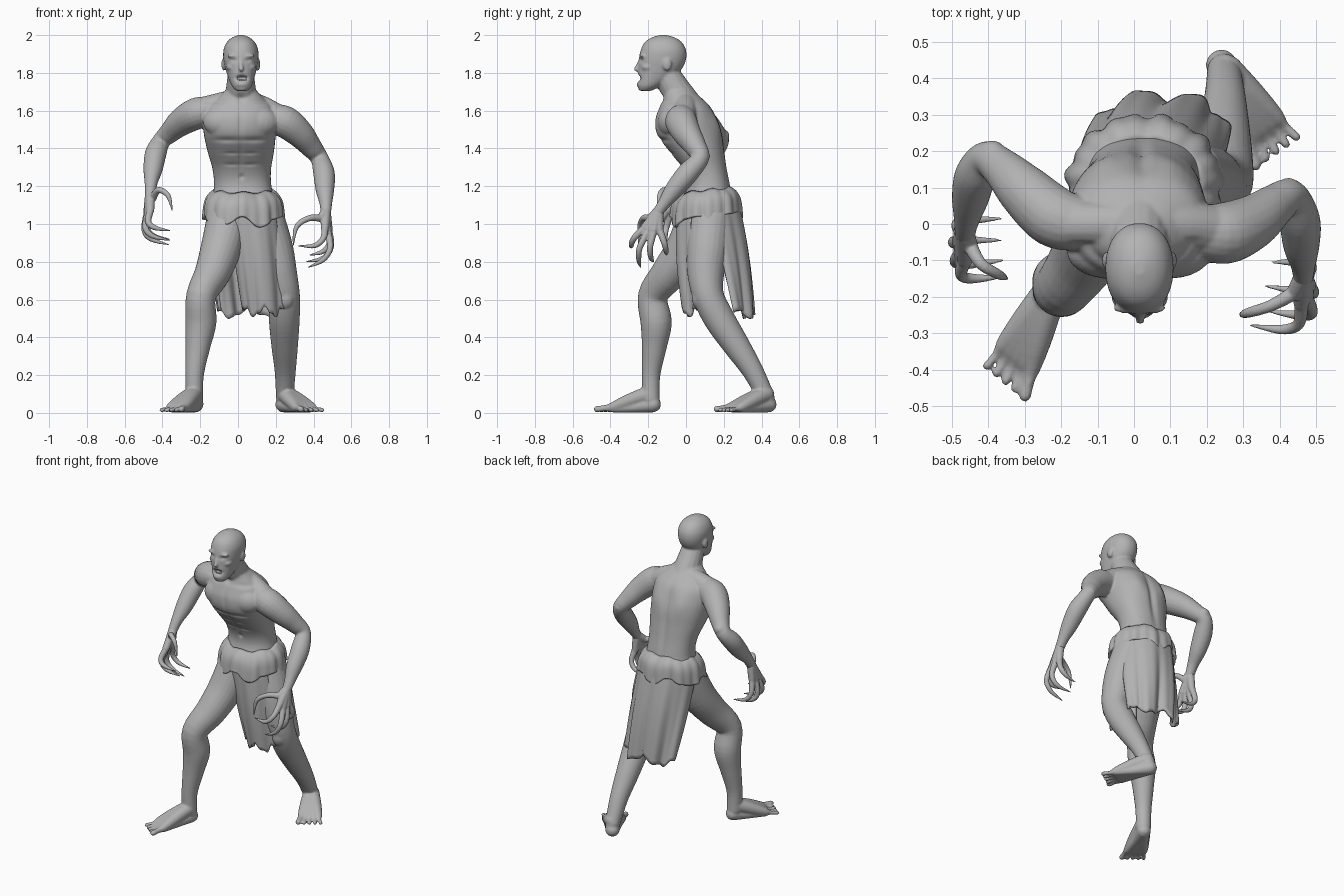
import bpy, bmesh, math
from mathutils import Vector, Matrix

grey = bpy.data.materials.new("grey clay")
grey.diffuse_color = (0.45, 0.45, 0.45, 1)


def spline(pts, steps=5):
    """Catmull-Rom through tuples of any length."""
    p = [pts[0]] + list(pts) + [pts[-1]]
    out = []
    for i in range(1, len(p) - 2):
        for s in range(steps):
            t = s / steps
            out.append([0.5 * (2*b + (c-a)*t + (2*a-5*b+4*c-d)*t*t + (3*b-a-3*c+d)*t**3)
                        for a, b, c, d in zip(*p[i-1:i+3])])
    return out + [list(pts[-1])]


def skin(bm, rings):
    rows = [[bm.verts.new(v) for v in r] for r in rings]
    n = len(rows[0])
    for a, b in zip(rows, rows[1:]):
        for i in range(n):
            bm.faces.new((a[i], a[(i+1) % n], b[(i+1) % n], b[i]))
    bm.faces.new(rows[0][::-1])
    bm.faces.new(rows[-1])


def tube(bm, pts, n=16):
    """Round limb through (x, y, z, radius) points with rounded ends."""
    p = spline(pts)
    c = [Vector(q[:3]) for q in p]
    r = [q[3] for q in p]
    t0, t1 = (c[0]-c[1]).normalized(), (c[-1]-c[-2]).normalized()
    c = [c[0]+t0*r[0]*.9, c[0]+t0*r[0]*.6] + c + [c[-1]+t1*r[-1]*.6, c[-1]+t1*r[-1]*.9]
    r = [r[0]*.4, r[0]*.8] + r + [r[-1]*.8, r[-1]*.4]
    tan = [(c[min(i+1, len(c)-1)] - c[max(i-1, 0)]).normalized() for i in range(len(c))]
    side = tan[0].orthogonal().normalized()
    rings = []
    for i, t in enumerate(tan):
        if i:
            side = tan[i-1].rotation_difference(t) @ side
        side = (side - t * side.dot(t)).normalized()
        up = t.cross(side)
        rings.append([c[i] + (side*math.cos(a) + up*math.sin(a)) * r[i]
                      for a in (2*math.pi*k/n for k in range(n))])
    skin(bm, rings)


def loft(bm, rows, power=2.3, n=40):
    """Stacked rounded sections (z, cx, cy, rx, ry)."""
    def se(v):
        return math.copysign(abs(v) ** (2/power), v)
    rings = []
    for z, cx, cy, rx, ry in spline(rows):
        rings.append([(cx + rx*se(math.cos(a)), cy + ry*se(math.sin(a)), z)
                      for a in (2*math.pi*k/n for k in range(n))])
    skin(bm, rings)


def ball(bm, c, r):
    bmesh.ops.create_uvsphere(bm, u_segments=24, v_segments=14, radius=1,
                              matrix=Matrix.Translation(c) @ Matrix.Diagonal((*r, 1)))


def make(bm, name):
    bmesh.ops.recalc_face_normals(bm, faces=bm.faces[:])
    me = bpy.data.meshes.new(name)
    bm.to_mesh(me)
    bm.free()
    ob = bpy.data.objects.new(name, me)
    bpy.context.collection.objects.link(ob)
    me.materials.append(grey)
    me.shade_smooth()
    return ob


def fuse(ob, voxel, iterations):
    """Merge overlapping volumes into one smooth skin."""
    m = ob.modifiers.new("fuse", 'REMESH')
    m.mode, m.voxel_size, m.use_smooth_shade = 'VOXEL', voxel, True
    m = ob.modifiers.new("soften", 'SMOOTH')
    m.factor, m.iterations = 0.5, iterations
    dg = bpy.context.evaluated_depsgraph_get()
    me = bpy.data.meshes.new_from_object(ob.evaluated_get(dg))
    ob.modifiers.clear()
    ob.data = me
    me.materials.clear()
    me.materials.append(grey)
    me.shade_smooth()


def foot(bm, heel, big, small):
    h = Vector((*heel, 0))
    for i in range(5):
        d = Vector((*big, 0)).lerp(Vector((*small, 0)), i/4) - h
        k = .017 if i == 0 else .0125
        tube(bm, [(*(h+d*f).xy, z, r) for f, z, r in (                 # instep and toe
            (.06, .10, .044), (.28, .078, .040), (.5, .053, .034), (.7, .03, .025),
            (.82, k+.008, k), (.96, k+.003, k))])
        tube(bm, [(*(h+d*f).xy, z, r) for f, z, r in ((0, .045, .043), (.35, .03, .028), (.7, .024, .022))])


# ---------- body ----------
bm = bmesh.new()
# torso
loft(bm, [(.98, .03, .11, .13, .11), (1.08, .03, .115, .17, .14), (1.2, .025, .12, .152, .115),
          (1.29, .02, .10, .155, .118), (1.38, .015, .06, .175, .145), (1.47, .01, .02, .19, .172),
          (1.55, .01, 0, .195, .163), (1.62, .012, -.005, .175, .135), (1.67, .015, -.02, .12, .10),
          (1.71, .015, -.045, .08, .075)])
for s in (-1, 1):                                   # chest muscles
    ball(bm, (.015+s*.085, -.075, 1.54), (.115, .075, .085))
tube(bm, [(.015, 0, 1.63, .085), (.015, -.055, 1.71, .08), (.015, -.1, 1.79, .07)])    # neck
tube(bm, [(0, 0, 1.66, .06), (-.10, 0, 1.632, .062), (-.18, .0, 1.61, .064)])          # shoulder slopes
tube(bm, [(.03, 0, 1.655, .06), (.13, -.005, 1.613, .064), (.21, -.015, 1.565, .068)])
# head
loft(bm, [(1.705, .02, -.215, .03, .033), (1.73, .02, -.195, .052, .06), (1.77, .018, -.165, .068, .09),
          (1.82, .016, -.138, .082, .115), (1.87, .015, -.125, .092, .125), (1.92, .015, -.12, .092, .12),
          (1.96, .015, -.12, .076, .1), (1.985, .015, -.12, .05, .066), (2.0, .015, -.12, .016, .02)], 2.15)
tube(bm, [(.015, -.24, 1.875, .009), (.016, -.253, 1.842, .010), (.017, -.264, 1.82, .013)])   # nose
for s in (-1, 1):
    ball(bm, (.015+s*.09, -.1, 1.845), (.013, .024, .034))                             # ears
    ball(bm, (.015+s*.038, -.23, 1.89), (.036, .016, .010))                            # brows
    ball(bm, (.016+s*.05, -.2, 1.83), (.028, .035, .02))                               # cheekbones
# arms
tube(bm, [(-.15, .0, 1.6, .075), (-.22, .02, 1.585, .084), (-.3, .09, 1.54, .074), (-.36, .15, 1.485, .057),
          (-.405, .18, 1.44, .048), (-.435, .135, 1.375, .057), (-.45, .07, 1.29, .051),
          (-.46, .01, 1.22, .035), (-.465, -.03, 1.16, .028)], 20)
ball(bm, (-.39, .2, 1.465), (.035, .03, .035))
tube(bm, [(.18, -.02, 1.56, .075), (.25, -.025, 1.54, .085), (.325, .005, 1.48, .075), (.385, .05, 1.41, .059),
          (.43, .075, 1.35, .048), (.455, .01, 1.27, .057), (.46, -.06, 1.185, .05),
          (.465, -.115, 1.11, .034), (.465, -.15, 1.06, .028)], 20)
ball(bm, (.425, .095, 1.36), (.033, .032, .035))
# legs
tube(bm, [(-.05, .07, 1.03, .115), (-.09, .0, .87, .108), (-.135, -.09, .74, .095), (-.195, -.175, .62, .079),
          (-.197, -.158, .48, .083), (-.213, -.168, .35, .066), (-.23, -.185, .2, .049),
          (-.23, -.185, .07, .046)], 24)
tube(bm, [(.13, .13, 1.03, .115), (.18, .115, .87, .112), (.215, .105, .74, .098), (.245, .118, .62, .083),
          (.245, .175, .5, .082), (.247, .265, .36, .071), (.25, .355, .22, .056), (.247, .425, .08, .046)], 24)
ball(bm, (-.2, -.21, .61), (.05, .045, .065))                                          # kneecaps
ball(bm, (.25, .075, .61), (.05, .045, .065))
# feet
foot(bm, (-.225, -.175), (-.303, -.485), (-.412, -.40))
foot(bm, (.24, .437), (.337, .15), (.455, .23))
body = make(bm, "body")
fuse(body, .0066, 4)

# sculpted dents and ridges: centre, falloff, push
marks = [((.02, .19, 1.44), (.022, .12, .19), (0, -.014, 0)),
         ((.013, -.16, 1.53), (.014, .06, .07), (0, .006, 0)),
         ((.02, -.255, 1.772), (.027, .03, .012), (0, .03, 0)),
         ((.017, -.255, 1.738), (.03, .02, .01), (0, -.006, 0)),
         ((.02, -.02, 1.25), (.012, .04, .014), (0, .01, 0)),
         ((.015, -.07, 1.35), (.012, .09, .1), (0, .006, 0)),
         ((.015, -.14, 1.665), (.02, .04, .02), (0, .012, 0))]
for s in (-1, 1):
    marks += [((.015+s*.038, -.245, 1.866), (.02, .03, .010), (0, .008, 0)),
              ((.105*s+.015, -.08, 1.648), (.07, .05, .014), (0, .007, -.004)),
              ((.09*s+.015, .17, 1.54), (.05, .07, .07), (0, .012, 0)),
              ((.075*s+.015, -.12, 1.445), (.07, .06, .014), (0, .009, 0)),
              ((.05*s+.015, -.08, 1.375), (.04, .05, .01), (0, .005, 0)),
              ((.05*s+.015, -.04, 1.315), (.04, .05, .01), (0, .005, 0))]
for v in body.data.vertices:
    for c, r, push in marks:
        d = sum(((a-b)/k)**2 for a, b, k in zip(v.co, c, r))
        if d < 6:
            v.co += Vector(push) * math.exp(-d)

# teeth
bm = bmesh.new()
for x in (-.002, .009, .02, .031, .042):
    fang = .012 if x in (-.002, .042) else .007
    for z, sgn in ((1.782, -1), (1.762, 1)):
        bmesh.ops.create_cone(bm, cap_ends=True, segments=8, radius1=.0045, radius2=.0015, depth=fang,
                              matrix=Matrix.Translation((x, -.24, z + sgn*fang*.3))
                              @ Matrix.Rotation(math.pi if sgn < 0 else 0, 4, 'X'))
make(bm, "teeth")

# ---------- clawed hands ----------
hands = {
    "left_hand": ((.465, -.145, 1.07), [
        [(.46, -.22, .98), (.452, -.275, .925), (.405, -.29, .885), (.32, -.278, .885)],
        [(.473, -.2, .965), (.488, -.245, .875), (.45, -.25, .81), (.37, -.24, .77)],
        [(.48, -.17, .965), (.492, -.19, .88), (.452, -.185, .82), (.36, -.17, .80)],
        [(.475, -.14, .97), (.485, -.115, .90), (.45, -.105, .855), (.38, -.105, .835)],
        [(.44, -.19, 1.03), (.375, -.225, 1.03), (.31, -.245, .985), (.292, -.25, .885)]]),
    "right_hand": ((-.465, -.025, 1.17), [
        [(-.465, -.1, 1.07), (-.475, -.14, 1.01), (-.44, -.15, .98), (-.36, -.145, .965)],
        [(-.475, -.08, 1.06), (-.49, -.105, .98), (-.45, -.11, .935), (-.36, -.10, .915)],
        [(-.48, -.05, 1.06), (-.495, -.05, .97), (-.46, -.045, .92), (-.365, -.045, .89)],
        [(-.475, -.02, 1.07), (-.485, .0, .99), (-.45, .01, .94), (-.365, .015, .92)],
        [(-.45, -.06, 1.14), (-.42, -.11, 1.18), (-.37, -.14, 1.15), (-.348, -.15, 1.07)]])}
for name, (wrist, fingers) in hands.items():
    bm = bmesh.new()
    for f in fingers:
        tube(bm, [(*wrist, .027), (*f[0], .022)], 12)                  # palm bones
        tube(bm, [(*p, r) for p, r in zip(f, (.02, .0165, .0135, .0035))], 12)
    fuse(make(bm, name), .0045, 2)


# ---------- loincloth ----------
def ring(deg, z, grow=0.0):
    a = math.radians(deg)
    y = .11 + (.167+grow)*math.sin(a)
    return Vector((.03 + (.192+grow)*math.cos(a), y, z + .12*(y-.11)))


def sheet(name, fn, nu, nv, thick, closed=False):
    """Cloth grid from a function of u and v, thickened."""
    bm = bmesh.new()
    g = [[bm.verts.new(fn(u/nu, v/nv)) for u in range(nu if closed else nu+1)] for v in range(nv+1)]
    w = len(g[0])
    for a, b in zip(g, g[1:]):
        for i in range(w if closed else w-1):
            j = (i+1) % w
            bm.faces.new((a[i], a[j], b[j], b[i]))
    ob = make(bm, name)
    m = ob.modifiers.new("thickness", 'SOLIDIFY')
    m.thickness, m.offset = thick, 0
    return ob


def wrap(u, v):                                     # bunched cloth round the hips
    a = 360*u
    t = math.radians(a)
    fold = .005*math.sin(11*t) + .004*math.sin(19*t+1)
    hem = .02*math.sin(5*t+.5) + .008*math.sin(9*t)
    grow = .005 + .010*v - .05*(1-v)**5 + fold*(.3+.7*v)
    return ring(a, 1.175 - v*(.145+hem) + .005*math.sin(7*t), grow)


def panel(a0, a1, centre, rx, ry, b0, b1, z_end, top_z, waves, amp):
    def fn(u, v):
        top = ring(a0 + (a1-a0)*u, top_z, -.006)
        b = math.radians(b0 + (b1-b0)*u)
        hem = .022*math.sin(15*u) + .008*math.sin(37*u+1)
        end = Vector((centre[0]+rx*math.cos(b), centre[1]+ry*math.sin(b), z_end + hem))
        p = top.lerp(end, v)
        out = Vector((math.cos(b)*.5, math.sin(b), 0))
        wave = math.sin(2*math.pi*waves*u + .8*v) + .25*math.sin(2*math.pi*waves*2.3*u)
        return p + out*(amp*wave*(.1+.9*v) + .016*math.sin(math.pi*v))
    return fn


sheet("hip_wrap", wrap, 140, 14, .016, True)
sheet("front_cloth", panel(-112, -32, (.135, .085), .105, .09, -165, -15, .535, 1.11, 2, .011), 70, 24, .015)
sheet("back_cloth", panel(5, 180, (.075, .255), .175, .095, 0, 180, .525, 1.12, 3.5, .018), 110, 24, .016)
